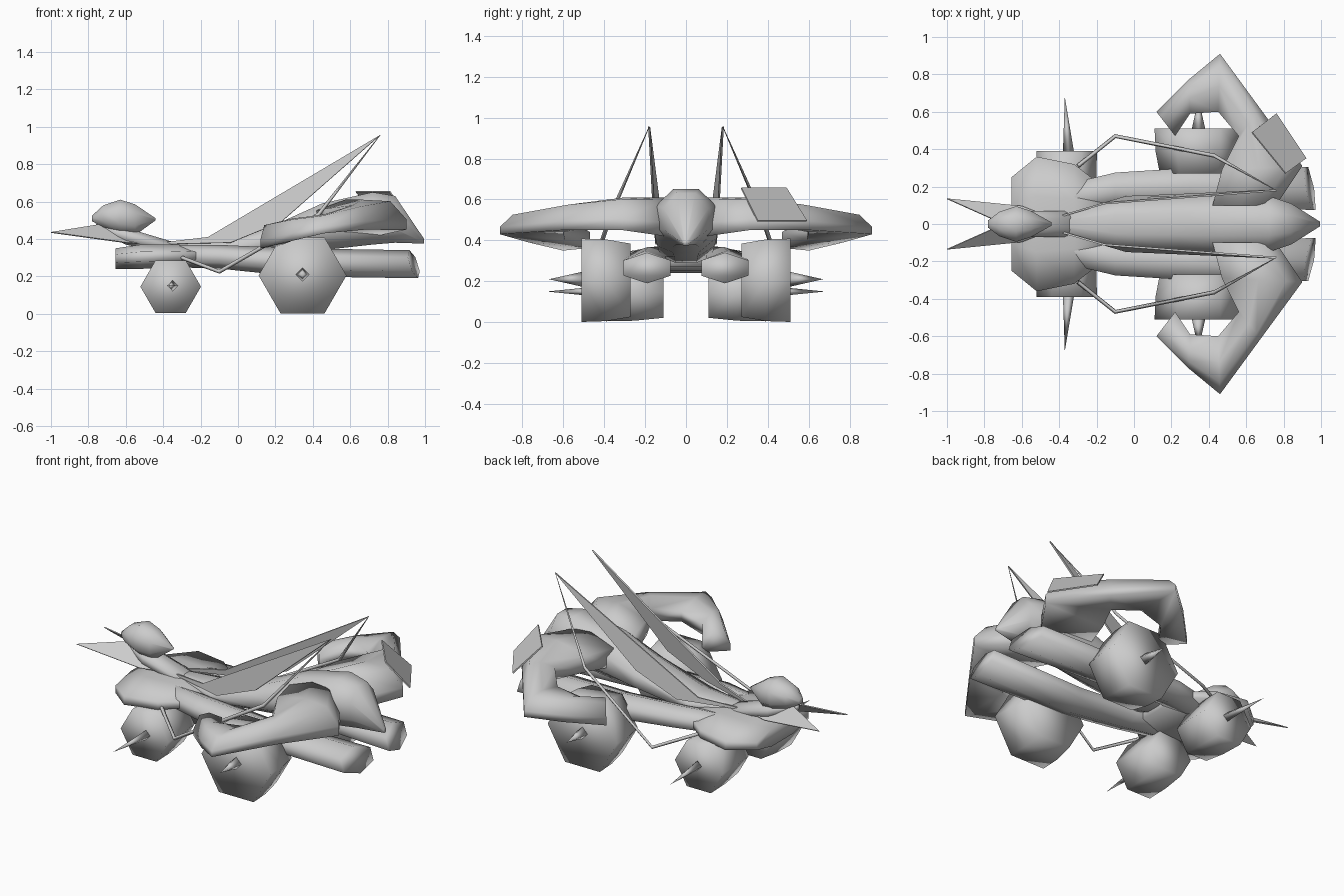
import bpy, bmesh, math
from mathutils import Vector

if "Cube" in bpy.data.objects:
    bpy.data.objects.remove(bpy.data.objects["Cube"], do_unlink=True)

grey = bpy.data.materials.new("light_grey")
grey.use_nodes = True
grey.diffuse_color = (0.6, 0.6, 0.6, 1)
grey.node_tree.nodes["Principled BSDF"].inputs["Base Color"].default_value = (0.6, 0.6, 0.6, 1)


def add_object(name, bm, smooth=True):
    bmesh.ops.recalc_face_normals(bm, faces=bm.faces)
    for f in bm.faces:
        f.smooth = smooth
    mesh = bpy.data.meshes.new(name)
    bm.to_mesh(mesh)
    bm.free()
    mesh.materials.append(grey)
    obj = bpy.data.objects.new(name, mesh)
    bpy.context.collection.objects.link(obj)
    return obj


def loft(name, rings):
    """Skin a list of equal-sized point rings and cap both ends."""
    bm = bmesh.new()
    loops = [[bm.verts.new(p) for p in ring] for ring in rings]
    n = len(loops[0])
    for a, b in zip(loops, loops[1:]):
        for i in range(n):
            j = (i + 1) % n
            bm.faces.new((a[i], a[j], b[j], b[i]))
    bm.faces.new(loops[0])
    bm.faces.new(loops[-1])
    return add_object(name, bm)


def section(x, yc, hw, lo, hi, sides=8, skew=0):
    """Flat-topped polygon across the x axis."""
    ring = []
    k = 1 / math.cos(math.pi / sides)
    for i in range(sides):
        a = (i + 0.5) * math.tau / sides
        c, s = k * math.cos(a), k * math.sin(a)
        ring.append((x - skew * (s + math.copysign(c, c * yc) if yc else s),
                     yc + hw * c, (lo + hi) / 2 + (hi - lo) / 2 * s))
    return ring


def body(name, stations):
    return loft(name, [section(x, 0, hw, lo, hi) for x, hw, lo, hi in stations])


def slab(name, points, thickness=0.01):
    bm = bmesh.new()
    bm.faces.new([bm.verts.new(p) for p in points])
    obj = add_object(name, bm, False)
    mod = obj.modifiers.new("thickness", "SOLIDIFY")
    mod.thickness = thickness
    mod.offset = 0
    return obj


def wheel(name, x, z, radius, side, inner, outer):
    rings = []
    for y, k in ((inner, 0.88), ((inner + outer) / 2, 0.98), (outer, 1)):
        rings.append([(x + radius * k * math.cos(i * math.tau / 6), side * y,
                       z + radius * k * math.sin(i * math.tau / 6)) for i in range(6)])
    return loft(name, rings)


def spike(name, x, z, side, start, tip, radius, drift):
    bm = bmesh.new()
    base = [bm.verts.new((x + radius * math.cos(i * math.tau / 4), side * start,
                          z + radius * math.sin(i * math.tau / 4))) for i in range(4)]
    top = bm.verts.new((x + drift, side * tip, z))
    bm.faces.new(base)
    for i in range(4):
        bm.faces.new((base[i], base[(i + 1) % 4], top))
    return add_object(name, bm)


# Central fuselage, front hull, head and neck
body("fuselage", [(-.5, .02, .35, .38), (-.1, .125, .29, .39), (.25, .14, .32, .5),
                  (.45, .15, .34, .59), (.72, .15, .37, .65), (.84, .11, .38, .63),
                  (.995, .012, .375, .4)])
body("front_hull", [(-.655, .25, .24, .35), (-.52, .36, .24, .37),
                    (-.32, .32, .25, .37), (-.14, .18, .27, .35)])
body("head", [(-.78, .02, .495, .525), (-.72, .065, .46, .58), (-.63, .095, .43, .61),
              (-.55, .07, .42, .585), (-.44, .008, .5, .51)])
body("neck", [(-.76, .015, .45, .48), (-.6, .07, .37, .46), (-.3, .07, .3, .37)])

# Outrigger stations: outer x, y, inner x, y, bottom, top
wing_stations = [(.12, .6, .22, .47, .35, .48), (.29, .77, .3, .59, .39, .51),
                 (.46, .91, .45, .6, .43, .53), (.68, .61, .56, .47, .45, .58),
                 (.9, .31, .47, .29, .45, .61), (.76, .1, .42, .1, .42, .61)]

for side, label in ((1, "left"), (-1, "right")):
    # Lower boosters
    loft(label + "_booster", [
        section(x, side * y, hw, lo, hi, 6, skew)
        for x, y, hw, lo, hi, skew in ((-.45, .12, .07, .26, .36, 0), (-.1, .185, .09, .25, .36, 0),
                                       (.3, .2, .1, .21, .34, 0), (.94, .19, .115, .2, .33, .02))])

    # Hooked wings
    rings = []
    for ox, oy, ix, iy, lo, hi in wing_stations:
        outer, inner = Vector((ox, oy * side, 0)), Vector((ix, iy * side, 0))
        ring = []
        for t, h in ((0, 0), (0, .35), (.2, .95), (.55, 1), (1, .7), (1, .1)):
            p = outer.lerp(inner, t)
            p.z = lo + (hi - lo) * h
            ring.append(p)
        rings.append(ring)
    loft(label + "_wing", rings)

    # Wheels and hub spikes
    wheel(label + "_rear_wheel", .345, .205, .235, side, .27, .51)
    wheel(label + "_front_wheel", -.36, .145, .162, side, .11, .39)
    spike(label + "_rear_spike", .345, .21, side, .5, .67, .038, 0)
    spike(label + "_front_spike", -.35, .15, side, .38, .68, .03, -.02)

    # Tall blades along the back
    slab(label + "_blade", [(x, side * y, z) for x, y, z in
                            ((-.5, .01, .37), (-.16, .11, .41), (.76, .18, .955),
                             (.23, .155, .49), (-.04, .145, .38))])

    # Thin stay from the hull to the blade tip
    curve = bpy.data.curves.new(label + "_stay", "CURVE")
    curve.dimensions = "3D"
    curve.bevel_depth = .011
    curve.bevel_resolution = 0
    path = ((-.3, .31, .3, 1), (-.1, .47, .225, 1), (.43, .365, .53, 1), (.76, .18, .955, .15))
    spline = curve.splines.new("POLY")
    spline.points.add(len(path) - 1)
    for pt, (x, y, z, r) in zip(spline.points, path):
        pt.co = (x, side * y, z, 1)
        pt.radius = r
    curve.materials.append(grey)
    bpy.context.collection.objects.link(bpy.data.objects.new(label + "_stay", curve))

    # Long nose fins
    slab(label + "_nose_fin", [(x, side * y, z) for x, y, z in
                               ((-1, .135, .435), (-.72, .01, .48), (-.46, .04, .37),
                                (-.6, .095, .38))], .006)

# Tilted panel on one wing
slab("wing_panel", [(.63, .49, .655), (.81, .27, .655), (.92, .35, .495), (.76, .59, .495)], .008)
